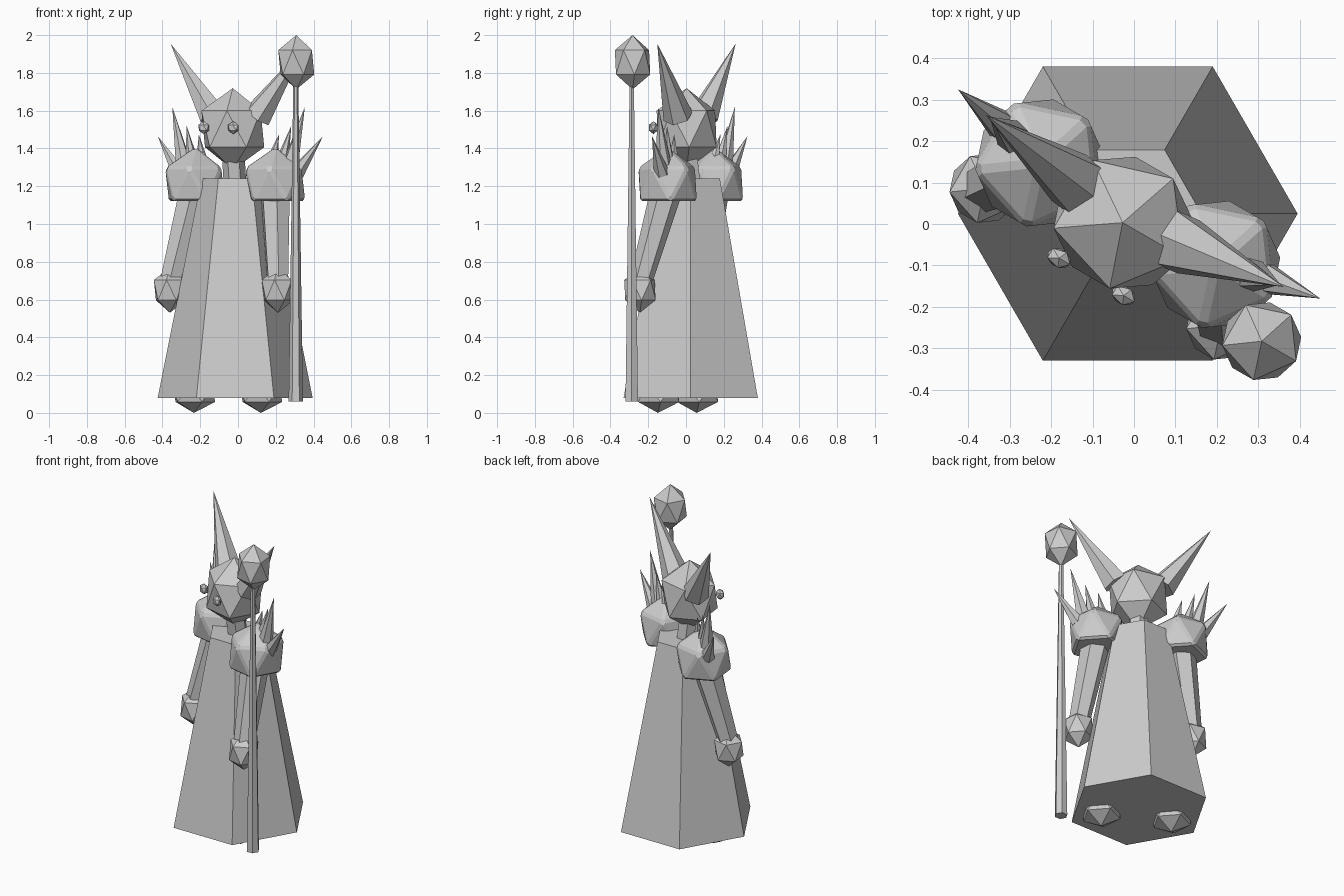
import bpy, bmesh, math
from mathutils import Vector, Matrix

if "Cube" in bpy.data.objects:
    bpy.data.objects.remove(bpy.data.objects["Cube"])

# whole figure is turned 30 degrees; parts are laid out facing local -y
FRAME = Matrix.Translation((-0.015, 0.025, 0)) @ Matrix.Rotation(math.radians(-30), 4, 'Z')


def finish(name, bm):
    bmesh.ops.recalc_face_normals(bm, faces=bm.faces)
    bm.transform(FRAME)
    mesh = bpy.data.meshes.new(name)
    bm.to_mesh(mesh)
    bm.free()
    ob = bpy.data.objects.new(name, mesh)
    bpy.context.collection.objects.link(ob)
    return ob


def ball(name, centre, radii):
    bm = bmesh.new()
    bmesh.ops.create_icosphere(bm, subdivisions=1, radius=1)
    bm.transform(Matrix.Translation(centre) @ Matrix.Diagonal((*radii, 1)))
    return finish(name, bm)


def taper(name, start, end, r1, r2, sides=6):
    a, b = Vector(start), Vector(end)
    d = b - a
    bm = bmesh.new()
    bmesh.ops.create_cone(bm, cap_ends=True, segments=sides, radius1=r1, radius2=r2, depth=d.length)
    rot = Matrix() if d.xy.length < 1e-6 else d.to_track_quat('Z', 'Y').to_matrix().to_4x4()
    bm.transform(Matrix.Translation((a + b) / 2) @ rot)
    bmesh.ops.remove_doubles(bm, verts=bm.verts, dist=1e-5)
    return finish(name, bm)


def pauldron(name, centre, radii):
    # faceted dome with flat underside and narrow raised seams
    bm = bmesh.new()
    bmesh.ops.create_icosphere(bm, subdivisions=1, radius=1)
    bmesh.ops.dissolve_verts(bm, verts=[min(bm.verts, key=lambda v: v.co.z)])
    bm.transform(Matrix.Translation(centre) @ Matrix.Diagonal((*radii, 1)))
    bmesh.ops.bevel(bm, geom=list(bm.edges), offset=0.012, segments=1,
                    affect='EDGES', profile=0.5)
    return finish(name, bm)


# robe, neck and head
taper("robe", (0, 0, 0.08), (0, 0, 1.24), 0.41, 0.178)
taper("neck", (0, 0, 1.2), (0, -0.02, 1.36), 0.06, 0.06)
ball("head", (0, -0.025, 1.503), (0.19, 0.18, 0.216))

# spikes on the shoulders: base (x, y, z), tip (x, y, z), radius
SPIKES = [((0.36, 0.03, 1.27), (0.505, 0.055, 1.465), 0.042),
          ((0.325, 0.02, 1.31), (0.405, 0.036, 1.62), 0.045),
          ((0.275, 0.02, 1.33), (0.32, 0.04, 1.52), 0.035),
          ((0.215, 0.02, 1.34), (0.245, 0.04, 1.475), 0.03)]

# paired parts
for s, side in ((-1, "left"), (1, "right")):
    def at(x, y, z):
        return (s * x, y, z)
    ball(f"eye_{side}", at(0.09, -0.176, 1.51), (0.034, 0.025, 0.034))
    taper(f"horn_{side}", at(0.135, 0.0, 1.57), at(0.415, 0.035, 1.955), 0.08, 0)
    pauldron(f"pauldron_{side}", at(0.245, 0, 1.21), (0.18, 0.18, 0.2))
    taper(f"arm_{side}", at(0.245, 0, 1.2), at(0.33, -0.12, 0.68), 0.085, 0.06)
    ball(f"hand_{side}", at(0.33, -0.12, 0.65), (0.095, 0.095, 0.12))
    ball(f"foot_{side}", at(0.205, -0.082, 0.105), (0.125, 0.13, 0.105))
    for i, (base, tip, r) in enumerate(SPIKES):
        taper(f"shoulder_spike_{side}_{i + 1}", at(*base), at(*tip), r, 0)

# staff with faceted orb
taper("staff", (0.434, -0.11, 0.06), (0.434, -0.11, 1.76), 0.038, 0.013)
ball("staff_orb", (0.434, -0.105, 1.856), (0.107, 0.107, 0.144))
